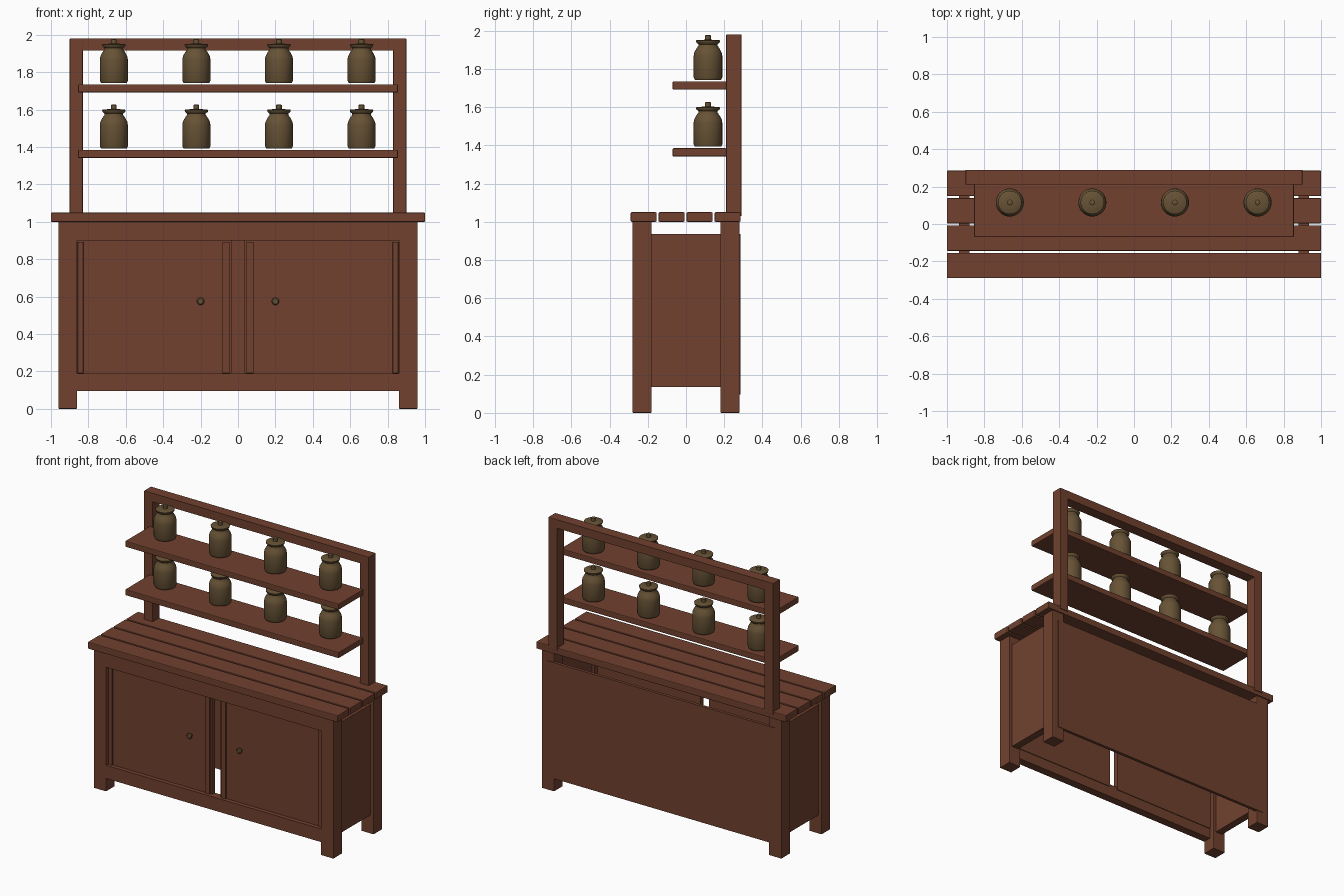
import bpy, bmesh, math

if "Cube" in bpy.data.objects:
    bpy.data.objects.remove(bpy.data.objects["Cube"])


def material(name, rgb):
    m = bpy.data.materials.new(name)
    m.diffuse_color = (*rgb, 1)
    m.use_nodes = True
    m.node_tree.nodes["Principled BSDF"].inputs["Base Color"].default_value = m.diffuse_color
    return m


WOOD = material("red_brown_wood", (0.165, 0.053, 0.028))
CLAY = material("olive_brown_clay", (0.135, 0.085, 0.036))


def finish(name, bm, mat):
    mesh = bpy.data.meshes.new(name)
    bmesh.ops.recalc_face_normals(bm, faces=bm.faces)
    bm.to_mesh(mesh)
    bm.free()
    mesh.materials.append(mat)
    ob = bpy.data.objects.new(name, mesh)
    bpy.context.collection.objects.link(ob)
    return ob


def box(name, x, y, z, bevel=0.0):
    """Wooden board given by its (min, max) range on each axis."""
    bm = bmesh.new()
    bmesh.ops.create_cube(bm, size=1)
    for v in bm.verts:
        v.co = [r[0] if c < 0 else r[1] for c, r in zip(v.co, (x, y, z))]
    ob = finish(name, bm, WOOD)
    if bevel:
        mod = ob.modifiers.new("soft_edges", "BEVEL")
        mod.width = bevel
        mod.segments = 2
    return ob


def lathe(name, profile, loc, mat, steps=32, tilt=0.0):
    """Turned part: (radius, height) profile spun around its axis."""
    bm = bmesh.new()
    vs = [bm.verts.new((r, 0, h)) for r, h in profile]
    es = [bm.edges.new(p) for p in zip(vs, vs[1:])]
    bmesh.ops.spin(bm, geom=vs + es, cent=(0, 0, 0), axis=(0, 0, 1),
                   angle=math.tau, steps=steps, use_duplicate=False)
    bmesh.ops.remove_doubles(bm, verts=bm.verts, dist=1e-5)
    ob = finish(name, bm, mat)
    ob.location = loc
    ob.rotation_euler.x = tilt
    bpy.ops.object.select_all(action='DESELECT')
    ob.select_set(True)
    bpy.context.view_layer.objects.active = ob
    bpy.ops.object.shade_smooth_by_angle(angle=math.radians(40))
    return ob


def mirrored(s, a, b):
    return tuple(sorted((s * a, s * b)))


# Countertop planks
for i in range(4):
    y = -0.29 + i * 0.1465
    box("top_plank", (-1, 1), (y, y + 0.136), (1.0, 1.05), 0.005)

# Legs, side panels and rack posts
for s in (-1, 1):
    for t in (-1, 1):
        box("leg", mirrored(s, 0.86, 0.96), mirrored(t, 0.18, 0.28), (0, 1.0), 0.004)
    box("side_panel", mirrored(s, 0.88, 0.935), (-0.185, 0.185), (0.135, 0.935))
    box("rack_post", mirrored(s, 0.83, 0.9), (0.21, 0.29), (1.03, 1.98), 0.003)

# Front rails and back panel
box("front_top_rail", (-0.87, 0.87), (-0.28, -0.22), (0.9, 1.0))
box("front_bottom_rail", (-0.87, 0.87), (-0.28, -0.22), (0.095, 0.19))
box("back_panel", (-0.91, 0.91), (0.262, 0.284), (0.095, 0.935))

# Doors with edge strips and round knobs
KNOB = [(0, 0), (0.010, 0), (0.010, 0.010), (0.019, 0.016),
        (0.020, 0.024), (0.014, 0.030), (0, 0.031)]
for s in (-1, 1):
    box("door", mirrored(s, 0.033, 0.86), (-0.25, -0.215), (0.17, 0.91))
    for a, b in ((0.046, 0.083), (0.827, 0.857)):
        box("door_strip", mirrored(s, a, b), (-0.26, -0.245), (0.19, 0.893), 0.002)
    lathe("door_knob", KNOB, (s * 0.2, -0.249, 0.575), CLAY, 16, math.pi / 2)

# Rack: top rail and shelves
box("rack_top_rail", (-0.84, 0.84), (0.211, 0.289), (1.917, 1.979))
JAR = [(0, 0), (0.069, 0), (0.075, 0.012), (0.075, 0.125), (0.072, 0.142),
       (0.060, 0.165), (0.050, 0.178), (0.050, 0.186), (0.061, 0.195),
       (0.063, 0.205), (0.058, 0.208), (0.015, 0.210), (0.015, 0.231),
       (0.011, 0.234), (0, 0.234)]
for top in (1.385, 1.735):
    box("shelf", (-0.855, 0.855), (-0.07, 0.212), (top - 0.043, top), 0.005)
    # Lidded jars
    for i in range(4):
        lathe("jar", JAR, (-0.664 + i * 0.4415, 0.115, top + 0.008), CLAY)
